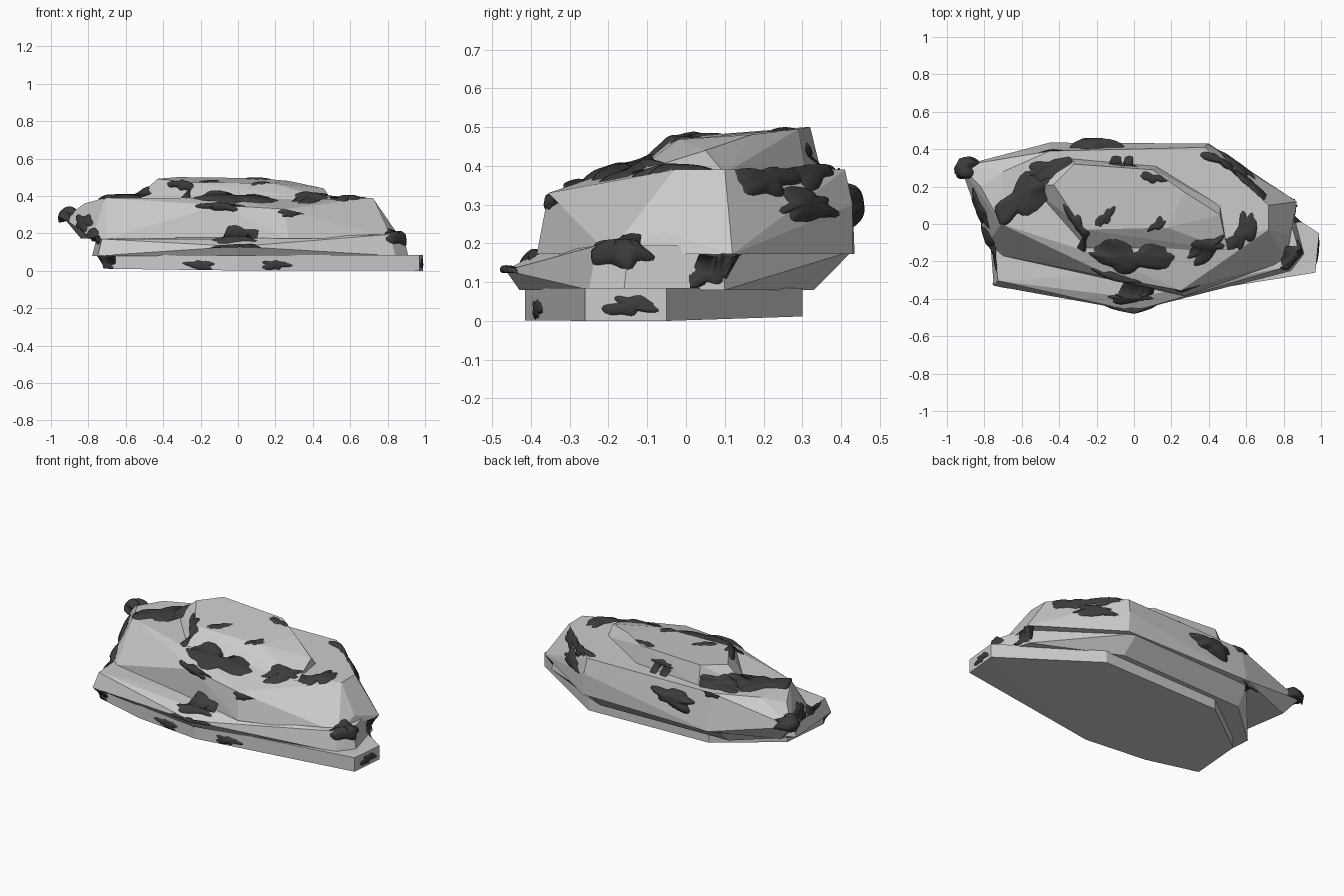
import bpy, bmesh, math, random
from mathutils import Vector
from mathutils.bvhtree import BVHTree

if "Cube" in bpy.data.objects:
    bpy.data.objects.remove(bpy.data.objects["Cube"])

random.seed(7)
all_verts, all_faces = [], []


def add_object(name, bm, smooth=False, mat=None):
    bmesh.ops.recalc_face_normals(bm, faces=bm.faces)
    for f in bm.faces:
        f.smooth = smooth
    me = bpy.data.meshes.new(name)
    bm.to_mesh(me)
    if mat:
        me.materials.append(mat)
    bpy.context.collection.objects.link(bpy.data.objects.new(name, me))


def slab(name, low, low_z, high, high_z, extra=()):
    """Chiselled stone layer: hull between two outlines; heights are functions of x, y."""
    pts = [(x, y, low_z(x, y)) for x, y in low]
    pts += [(x, y, high_z(x, y)) for x, y in high]
    bm = bmesh.new()
    for p in pts + list(extra):
        bm.verts.new(p)
    bmesh.ops.convex_hull(bm, input=bm.verts)
    junk = [v for v in bm.verts if not v.link_faces]
    bmesh.ops.delete(bm, geom=junk, context='VERTS')
    bmesh.ops.recalc_face_normals(bm, faces=bm.faces)
    add_object(name, bm)
    bm.verts.index_update()
    start = len(all_verts)
    all_verts.extend(v.co.copy() for v in bm.verts)
    all_faces.extend([start + v.index for v in f.verts] for f in bm.faces)
    bm.free()


# Stone layers, bottom to top
base = [(-.72, -.3), (-.4, -.38), (0, -.415), (.97, -.26), (.99, -.05),
        (.45, .3), (-.35, .28), (-.7, .02)]
slab("base_slab", base, lambda x, y: max(0, .01 + .02 * y - .01 * x),
     base, lambda x, y: .085)

lower = [(-.75, -.33), (0, -.43), (.84, -.25), (.91, -.16), (.84, .1),
         (.35, .33), (-.5, .3), (-.78, .05)]
slab("lower_slab", lower, lambda x, y: .08,
     [(x * .97, y * (1.3 if y > .2 else .92)) for x, y in lower],
     lambda x, y: .17 + .03 * max(x, 0),
     [(0, -.465, .13)])

slab("middle_slab",
     [(-.78, -.1), (-.7, -.17), (.27, -.385), (.82, -.2), (.87, .12),
      (.4, .43), (-.45, .435), (-.84, .28)], lambda x, y: .172,
     [(-.71, 0), (-.15, -.18), (.72, -.03), (.72, .1), (.38, .41), (-.45, .39), (-.7, .28)],
     lambda x, y: .39,
     [(-.1, -.29, .35), (.25, -.355, .33), (-.93, .31, .28), (-.82, .2, .36),
      (.83, -.06, .23), (.39, .43, .3)])

slab("top_slab",
     [(-.55, .2), (-.33, .35), (.12, .31), (.46, .1), (.5, -.14), (-.25, -.14)],
     lambda x, y: .38,
     [(-.43, .21), (-.32, .32), (.1, .29), (.27, .17), (.18, -.02), (-.27, -.03)],
     lambda x, y: .475 + .08 * y - .03 * max(x, 0),
     [(.46, .05, .44)])

# Moss patches draped over the stone
tree = BVHTree.FromPolygons(all_verts, all_faces)
moss = bpy.data.materials.new("moss")
moss.diffuse_color = (.045, .045, .045, 1)
moss.use_nodes = True
moss.node_tree.nodes["Principled BSDF"].inputs["Base Color"].default_value = moss.diffuse_color
RINGS, SEGS = 8, 40


def moss_patch(name, c, length, width, thick):
    c = tree.find_nearest(Vector(c))[0]
    n = Vector((c.x / .8, c.y / .2, (c.z - .1) / .12)).normalized()
    u = Vector((0, 0, 1)).cross(n).normalized()
    v = n.cross(u) * width / 2
    u *= length / 2
    ph = [random.uniform(0, 6.28) for _ in range(4)]
    bm, rows = bmesh.new(), []
    for r in range(RINGS + 1):
        row, t = [], max(r / RINGS, .02)
        for s in range(SEGS):
            a = 2 * math.pi * s / SEGS
            wob = 1 + sum(k * math.sin(m * a + p)
                          for k, m, p in zip((.15, .15, .14, .1), (2, 3, 5, 7), ph))
            p = c + (u * math.cos(a) + v * math.sin(a)) * t * wob + n * .04
            loc, nor = tree.find_nearest(p)[:2]
            d = (p - loc).normalized()
            if d.dot(nor) < 0:
                d = nor
            row.append(bm.verts.new(loc + d * (thick * (1 - t ** 4) - .003 * t)))
        rows.append(row)
    bm.faces.new(rows[0])
    for lo, hi in zip(rows, rows[1:]):
        for s in range(SEGS):
            k = (s + 1) % SEGS
            bm.faces.new((lo[s], lo[k], hi[k], hi[s]))
    add_object(name, bm, True, moss)
    bm.free()


groups = {
    "moss_drape": ((.42, .17, .02), [(-.02, -.18, .39), (-.6, .12, .4)]),
    "moss_lump": ((.24, .13, .045), [(-.93, .25, .29), (-.21, .43, .29)]),
    "moss_clump": ((.25, .11, .016), [
        (.58, -.04, .39), (.48, .32, .38), (.63, .22, .35), (0, -.45, .14), (-.1, -.3, .33),
        (.83, -.15, .17), (-.78, -.12, .16), (-.3, -.03, .43), (.38, -.14, .39),
        (-.45, .28, .4), (-.84, .05, .25), (-.02, -.36, .19), (.56, .31, .28)]),
    "moss_spot": ((.15, .06, .008), [
        (-.15, .03, .48), (.12, -.02, .48), (.1, .23, .49), (.26, -.31, .28), (.86, .08, .13),
        (.99, -.13, .05), (-.7, -.31, .05), (-.2, -.4, .04), (.2, -.39, .04),
        (-.44, .42, .37), (-.06, .32, .41), (-.5, .36, .14)]),
}
for name, (size, centres) in groups.items():
    for i, c in enumerate(centres):
        moss_patch("%s_%d" % (name, i + 1), c, *size)
